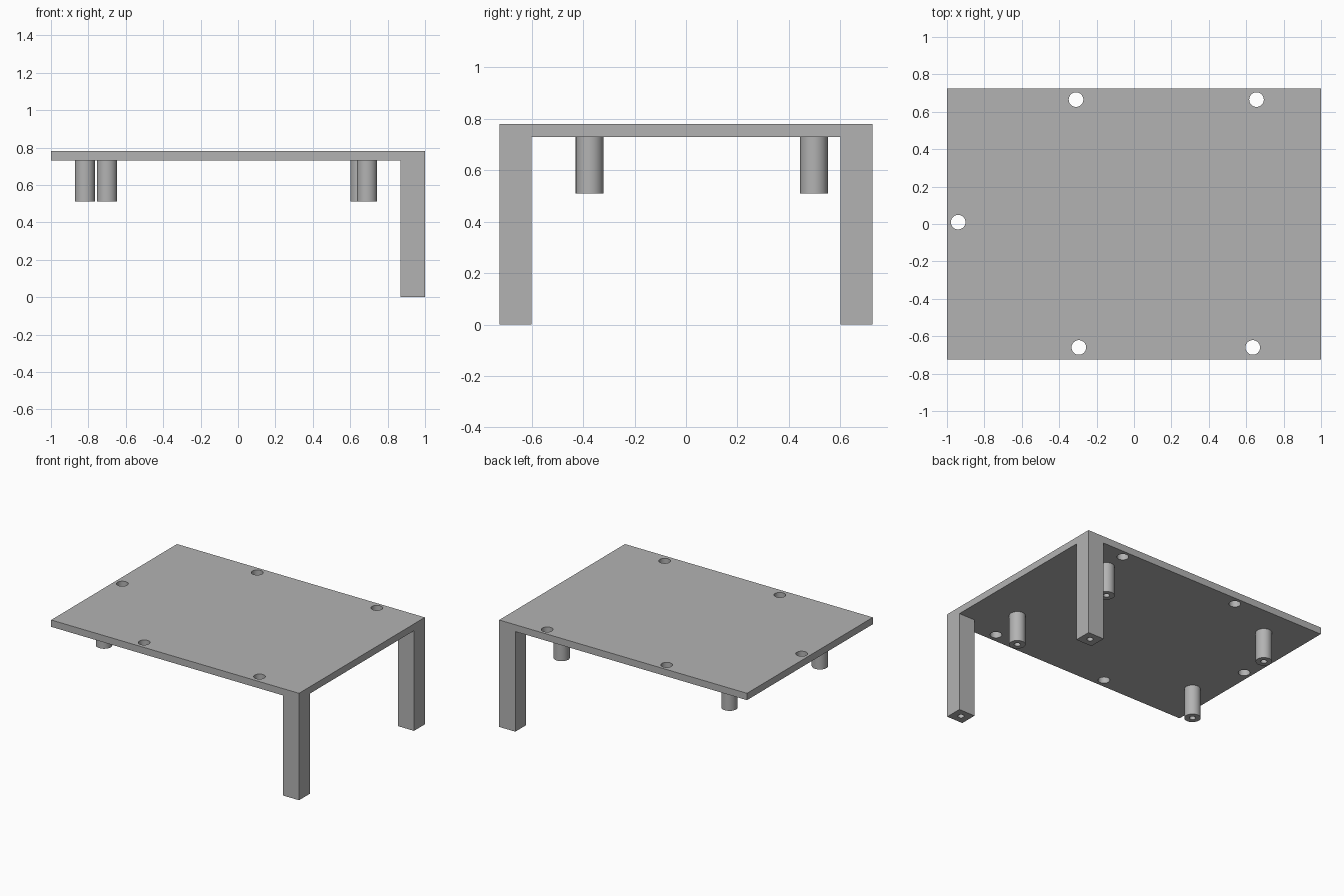
import bpy
import math

default = bpy.data.objects.get("Cube")
if default:
    bpy.data.objects.remove(default, do_unlink=True)

GREY = (0.45, 0.45, 0.45, 1.0)
mat = bpy.data.materials.new("plain grey")
mat.use_nodes = True
mat.diffuse_color = GREY
mat.node_tree.nodes["Principled BSDF"].inputs["Base Color"].default_value = GREY

HALF_Y, TOP, UNDER = 0.725, 0.78, 0.73
LEG_X, LEG_Y = 0.13, 0.125


def finish(obj, name):
    obj.name = name
    obj.data.materials.clear()
    obj.data.materials.append(mat)
    return obj


def box(name, low, high):
    centre = [(a + b) / 2 for a, b in zip(low, high)]
    bpy.ops.mesh.primitive_cube_add(size=1, location=centre)
    obj = bpy.context.object
    obj.scale = [b - a for a, b in zip(low, high)]
    bpy.ops.object.transform_apply(location=False, rotation=False, scale=True)
    return finish(obj, name)


def cylinder(name, x, y, low, high, radius):
    bpy.ops.mesh.primitive_cylinder_add(
        vertices=48, radius=radius, depth=high - low, location=(x, y, (low + high) / 2))
    return finish(bpy.context.object, name)


def combine(target, other, operation):
    # Apply a boolean and discard the helper
    mod = target.modifiers.new(operation.lower(), "BOOLEAN")
    mod.operation, mod.object, mod.solver = operation, other, "EXACT"
    bpy.ops.object.select_all(action="DESELECT")
    target.select_set(True)
    bpy.context.view_layer.objects.active = target
    bpy.ops.object.modifier_apply(modifier=mod.name)
    bpy.data.objects.remove(other, do_unlink=True)


def smooth(obj):
    bpy.ops.object.select_all(action="DESELECT")
    obj.select_set(True)
    bpy.context.view_layer.objects.active = obj
    bpy.ops.object.shade_smooth_by_angle(angle=math.radians(30))


# Flat plate with two legs at one end, merged into a single frame
frame = box("plate_with_legs", (-1, -HALF_Y, UNDER), (1, HALF_Y, TOP))
for side in (-1, 1):
    ys = sorted((side * HALF_Y, side * (HALF_Y - LEG_Y)))
    leg = box("leg", (1 - LEG_X, ys[0], 0), (1, ys[1], TOP))
    combine(frame, leg, "UNION")

# Screw holes under the legs
for side in (-1, 1):
    hole = cylinder("leg_hole", 1 - LEG_X / 2, side * (HALF_Y - LEG_Y / 2), -0.1, 0.2, 0.021)
    combine(frame, hole, "DIFFERENCE")

# Mounting holes through the plate
for x, y in ((-0.31, 0.665), (0.655, 0.665), (-0.94, 0.01), (-0.295, -0.66), (0.635, -0.66)):
    hole = cylinder("plate_hole", x, y, UNDER - 0.1, TOP + 0.1, 0.039)
    combine(frame, hole, "DIFFERENCE")
smooth(frame)

# Hollow standoffs below the plate
for name, x, y in (("front_right", -0.818, -0.375), ("front_left", 0.69, -0.375),
                   ("back_right", -0.70, 0.498), ("back_left", 0.655, 0.498)):
    post = cylinder(name + "_standoff", x, y, 0.51, UNDER, 0.054)
    hole = cylinder("standoff_hole", x, y, 0.4, UNDER - 0.02, 0.021)
    combine(post, hole, "DIFFERENCE")
    smooth(post)
